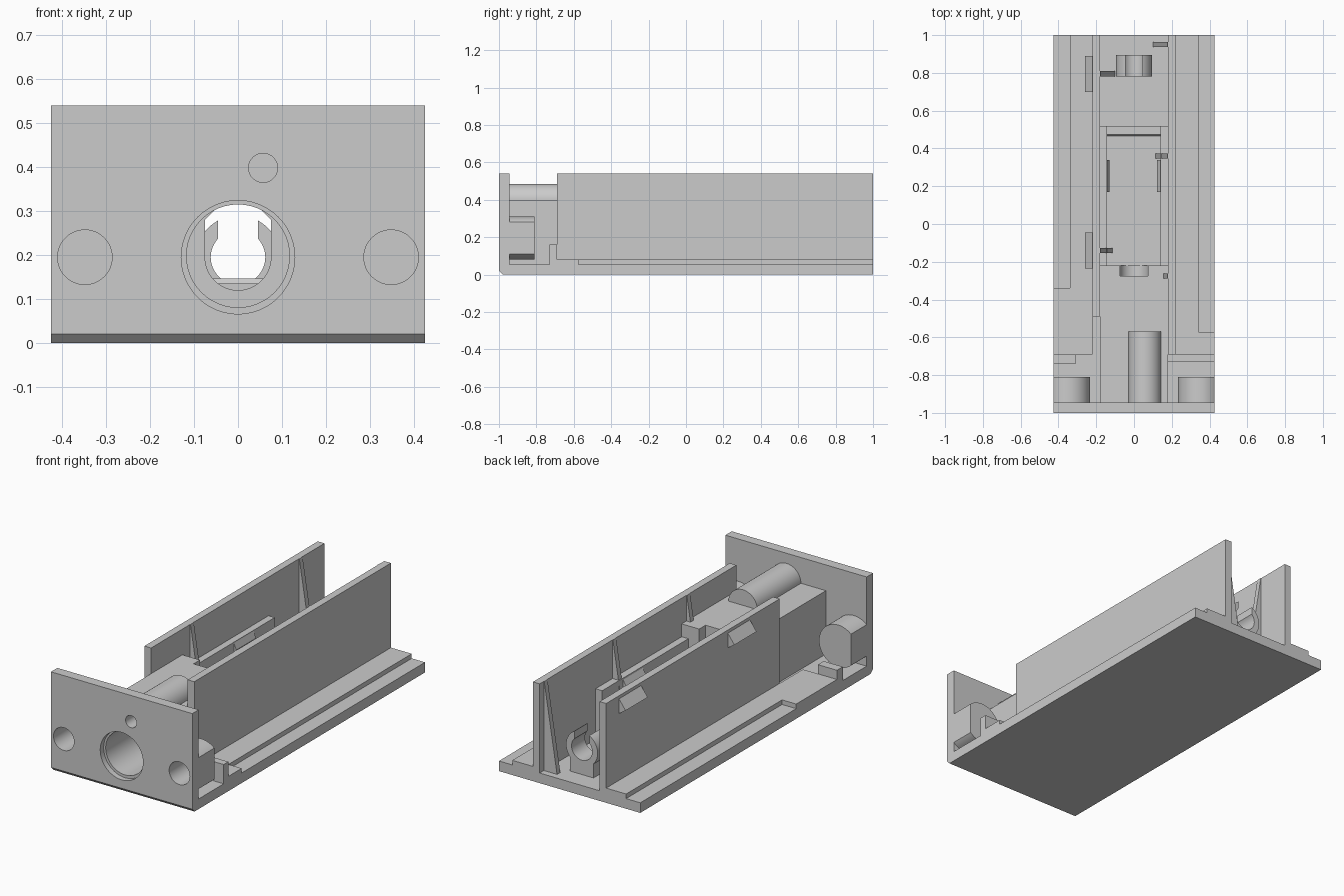
import bpy, bmesh, math
from mathutils import Vector

if "Cube" in bpy.data.objects:
    bpy.data.objects.remove(bpy.data.objects["Cube"])

grey = bpy.data.materials.new("plain_grey")
grey.diffuse_color = (0.6, 0.6, 0.6, 1)
grey.use_nodes = True
grey.node_tree.nodes["Principled BSDF"].inputs["Base Color"].default_value = grey.diffuse_color


def prism(name, pts, axis, a, b):
    """Extrude a 2D outline along x (pts = y,z), y (pts = x,z) or z (pts = x,y)."""
    def place(p, t):
        return {"x": (t, p[0], p[1]), "y": (p[0], t, p[1]), "z": (p[0], p[1], t)}[axis]
    bm = bmesh.new()
    lo = [bm.verts.new(place(p, a)) for p in pts]
    hi = [bm.verts.new(place(p, b)) for p in pts]
    n = len(pts)
    bm.faces.new(lo)
    bm.faces.new(hi)
    for i in range(n):
        bm.faces.new((lo[i], lo[(i + 1) % n], hi[(i + 1) % n], hi[i]))
    bmesh.ops.recalc_face_normals(bm, faces=bm.faces)
    me = bpy.data.meshes.new(name)
    bm.to_mesh(me)
    bm.free()
    me.materials.append(grey)
    ob = bpy.data.objects.new(name, me)
    bpy.context.collection.objects.link(ob)
    return ob


def box(name, x0, x1, y0, y1, z0, z1):
    return prism(name, [(x0, y0), (x1, y0), (x1, y1), (x0, y1)], "z", z0, z1)


def arc(cx, cz, r, a0=0, a1=360, n=48):
    full = a1 - a0 == 360
    m = n if full else n + 1
    return [(cx + r * math.cos(math.radians(a0 + (a1 - a0) * i / n)),
             cz + r * math.sin(math.radians(a0 + (a1 - a0) * i / n))) for i in range(m)]


def cyl(name, cx, cz, r, y0, y1):
    return prism(name, arc(cx, cz, r), "y", y0, y1)


def cut(ob, *cutters):
    for c in cutters:
        m = ob.modifiers.new("cut", "BOOLEAN")
        m.operation, m.solver, m.object = "DIFFERENCE", "EXACT", c
        bpy.context.view_layer.update()
        dg = bpy.context.evaluated_depsgraph_get()
        me = bpy.data.meshes.new_from_object(ob.evaluated_get(dg))
        ob.modifiers.clear()
        ob.data = me
        bpy.data.objects.remove(c)
    return ob


BZ = 0.195     # height of the main bore
W = 0.425      # half width

# Base plate with a chamfered front edge
prism("base_plate", [(-0.98, 0), (1, 0), (1, 0.055), (-1, 0.055), (-1, 0.02)], "x", -W, W)

# Front plate with main bore, two side holes and a small upper hole
front = box("front_plate", -W, W, -1, -0.945, 0.03, 0.54)
cut(front, cyl("c", 0, BZ, 0.129, -1.1, -0.97), cyl("c", 0, BZ + 0.003, 0.117, -1.1, -0.9),
    cyl("c", 0.057, 0.398, 0.033, -1.1, -0.9),
    *[cyl("c", s * 0.348, BZ, 0.062, -1.1, -0.9) for s in (-1, 1)])

# Side bosses, trimmed flush with the sides
for s, side in ((-1, "left"), (1, "right")):
    boss = cyl(side + "_boss", s * 0.348, BZ, 0.115, -0.946, -0.81)
    cut(boss, box("c", min(s * W, s * 0.6), max(s * W, s * 0.6), -1.1, -0.7, 0, 0.5),
        cyl("c", s * 0.348, BZ, 0.062, -1.1, -0.84))

# Central housing: deep bore, keyhole slot at its rear, open notch on top
housing = box("central_housing", -0.18, 0.18, -0.946, -0.22, 0.05, 0.4)
key = arc(0, BZ, 0.075, 180, 360, 24) + [(0.075, 0.28), (0.035, 0.32), (-0.035, 0.32), (-0.075, 0.28)]
cut(housing, cyl("c", 0, BZ + 0.003, 0.117, -1.1, -0.32),
    prism("c", key, "y", -0.5, -0.1),
    box("c", -0.075, 0.075, -0.275, -0.1, BZ, 0.5),
    cyl("c", 0.057, 0.398, 0.033, -1.1, -0.62))

# Small cylinder lying on the housing
cut(cyl("upper_tube", 0.057, 0.398, 0.087, -0.946, -0.57),
    cyl("c", 0.057, 0.398, 0.033, -1.1, -0.62),
    cyl("c", 0, BZ + 0.003, 0.117, -1.1, -0.32))

# Long side walls
box("left_wall", -0.22, -0.18, -0.49, 1, 0.05, 0.54)
box("right_wall", 0.18, 0.22, -0.69, 1, 0.05, 0.54)

# Raised ledges beside the walls, wider near the front
prism("left_ledge", [(-W, -0.69), (-0.22, -0.69), (-0.22, 1), (-0.34, 1), (-0.34, -0.34), (-W, -0.34)],
      "z", 0.05, 0.08)
prism("right_ledge", [(W, -0.69), (0.22, -0.69), (0.22, 1), (0.345, 1), (0.345, -0.575), (W, -0.575)],
      "z", 0.05, 0.08)

# Stop blocks in front of the ledges
box("left_stop", -W, -0.31, -0.74, -0.69, 0.05, 0.13)
box("right_stop", 0.18, W, -0.73, -0.69, 0.05, 0.16)

# Pocket: side rails, floor and sloped end sill
box("left_rail", -0.18, -0.143, -0.22, 0.52, 0.05, 0.33)
box("right_rail", 0.14, 0.18, -0.22, 0.52, 0.05, 0.33)
prism("pocket_floor", [(-0.22, 0.05), (0.52, 0.05), (0.52, 0.147), (0.475, 0.147), (0.465, 0.135), (-0.22, 0.135)],
      "x", -0.143, 0.14)

# Snap tabs inside the pocket
for s, side, d in ((-1, "left", 0.013), (1, "right", 0.02)):
    prism(side + "_snap_tab", [(s * 0.145, 0.25), (s * (0.143 - d), 0.29), (s * 0.145, 0.33)], "y", 0.17, 0.34)

# Tapered ribs on the inner wall faces
for i, (s, y) in enumerate(((1, 0.95), (1, 0.36), (1, -0.275), (-1, 0.795), (-1, -0.14))):
    prism(f"tapered_rib_{i}", [(s * 0.182, 0.05), (s * 0.10, 0.05), (s * 0.178, 0.54), (s * 0.182, 0.54)],
          "y", y - 0.014, y + 0.014)

# Catches on the outer face of the left wall
for i, (y0, y1) in enumerate(((0.70, 0.89), (-0.235, -0.045))):
    prism(f"outer_catch_{i}", [(-0.215, 0.44), (-0.26, 0.47), (-0.215, 0.53)], "y", y0, y1)

# Open ring cradle on a pedestal near the back
ring = cyl("ring_cradle", 0, BZ, 0.095, 0.78, 0.895)
cut(ring, cyl("c", 0, BZ, 0.062, 0.7, 1), box("c", -0.045, 0.045, 0.7, 1, BZ, 0.4))
cut(box("cradle_pedestal", -0.07, 0.07, 0.78, 0.895, 0.05, 0.15), cyl("c", 0, BZ, 0.08, 0.7, 1))

# Smooth round surfaces, keep edges sharp
for ob in bpy.context.scene.objects:
    ob.select_set(True)
    bpy.context.view_layer.objects.active = ob
bpy.ops.object.shade_smooth_by_angle(angle=math.radians(30))
